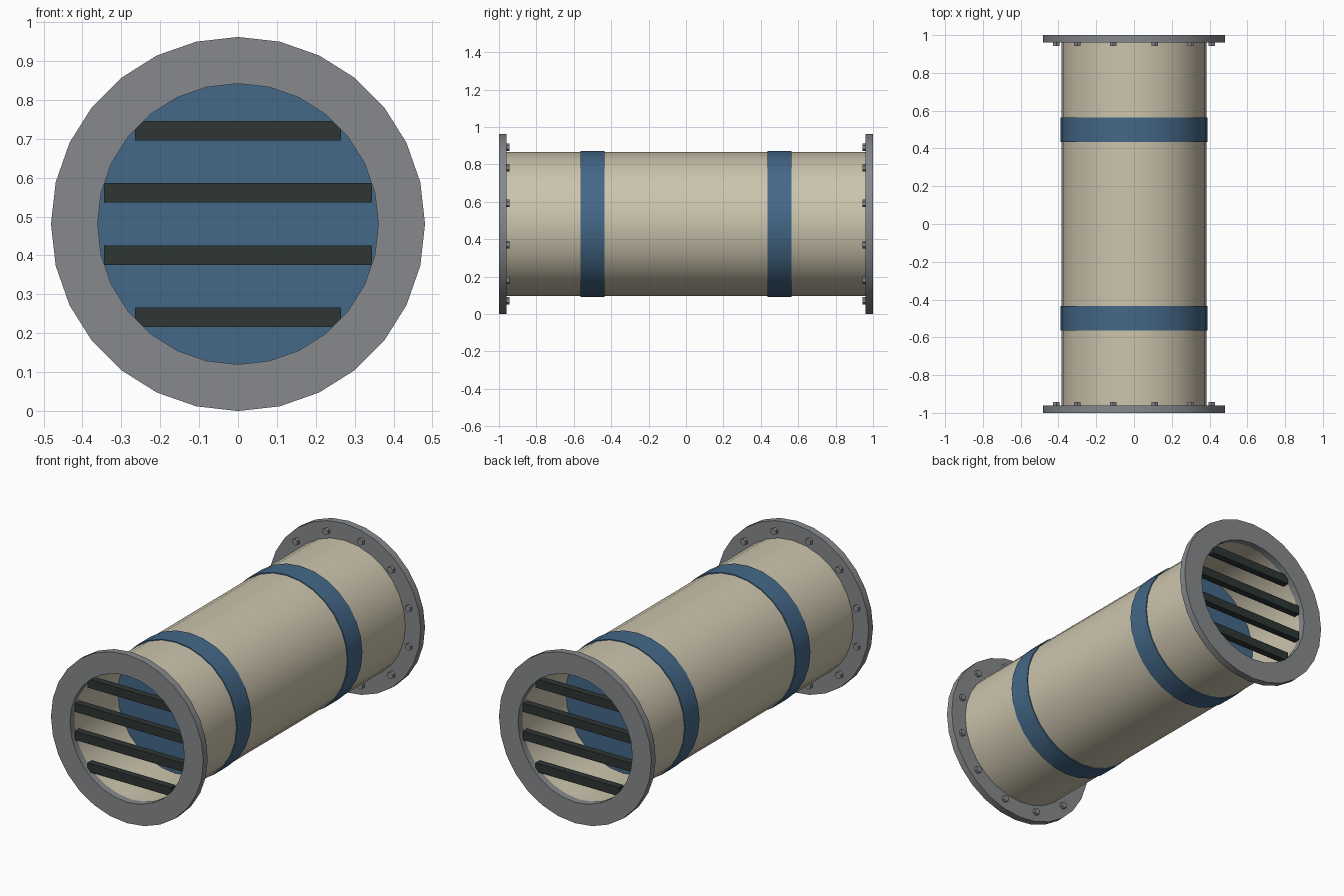
import bpy, bmesh, math
from mathutils import Matrix

if "Cube" in bpy.data.objects:
    bpy.data.objects.remove(bpy.data.objects["Cube"])

CZ = 0.481      # height of the pipe axis
SEG = 28


def material(name, rgb):
    m = bpy.data.materials.new(name)
    lin = [c / 255 / 12.92 if c <= 10 else ((c / 255 + 0.055) / 1.055) ** 2.4 for c in rgb]
    m.diffuse_color = (*lin, 1)
    m.use_nodes = True
    m.node_tree.nodes["Principled BSDF"].inputs["Base Color"].default_value = m.diffuse_color
    return m


BEIGE = material("beige_paint", (204, 196, 173))
BLUE = material("blue_paint", (68, 104, 136))
GREY = material("grey_steel", (134, 137, 140))
DARK = material("dark_bars", (46, 54, 52))


def finish(name, bm, mat, smooth=False):
    bmesh.ops.recalc_face_normals(bm, faces=bm.faces)
    me = bpy.data.meshes.new(name)
    bm.to_mesh(me)
    bm.free()
    me.materials.append(mat)
    ob = bpy.data.objects.new(name, me)
    bpy.context.collection.objects.link(ob)
    if smooth:
        bpy.ops.object.select_all(action='DESELECT')
        bpy.context.view_layer.objects.active = ob
        ob.select_set(True)
        bpy.ops.object.shade_smooth_by_angle(angle=math.radians(35))
    return ob


def ring(name, r_out, r_in, y0, y1, mat, smooth=False):
    """Hollow ring along y, made from a swept rectangle."""
    bm = bmesh.new()
    loops = []
    for i in range(SEG):
        a = math.tau * i / SEG
        loops.append([bm.verts.new((r * math.sin(a), y, CZ + r * math.cos(a)))
                      for r, y in ((r_out, y0), (r_out, y1), (r_in, y1), (r_in, y0))])
    for i in range(SEG):
        p, q = loops[i], loops[(i + 1) % SEG]
        for k in range(4):
            n = (k + 1) % 4
            bm.faces.new((p[k], p[n], q[n], q[k]))
    return finish(name, bm, mat, smooth)


def disc(name, r, x, y, z, depth, seg, mat, smooth=False):
    """Solid cylinder along y."""
    bm = bmesh.new()
    bmesh.ops.create_cone(bm, cap_ends=True, segments=seg, radius1=r, radius2=r, depth=depth,
                          matrix=Matrix.Translation((x, y, z)) @ Matrix.Rotation(math.pi / 2, 4, 'X'))
    return finish(name, bm, mat, smooth)


# Main tube
ring("tube", 0.385, 0.363, -0.97, 0.97, BEIGE, True)

for side, s in (("front", -1), ("back", 1)):
    # End flange and solid blue band (its cap closes the tube inside)
    ring(side + "_flange", 0.481, 0.361, s * 0.96, s * 1.0, GREY, True)
    disc(side + "_band", 0.39, 0, s * 0.5, CZ, 0.13, SEG, BLUE, True)

    # Grille bars
    for i, (dz, half) in enumerate(((0.24, 0.265), (0.08, 0.344), (-0.08, 0.344), (-0.24, 0.265))):
        bm = bmesh.new()
        bmesh.ops.create_cube(bm, size=1, matrix=Matrix.Translation((0, s * 0.96, CZ + dz))
                              @ Matrix.Diagonal((2 * half, 0.04, 0.05, 1)))
        finish(f"{side}_grille_bar_{i + 1}", bm, DARK)

    # Bolts on the inner flange face
    for i in range(12):
        a = math.radians(15 + 30 * i)
        disc(f"{side}_bolt_{i + 1}", 0.02, 0.425 * math.sin(a), s * 0.955,
             CZ + 0.425 * math.cos(a), 0.024, 6, GREY)
